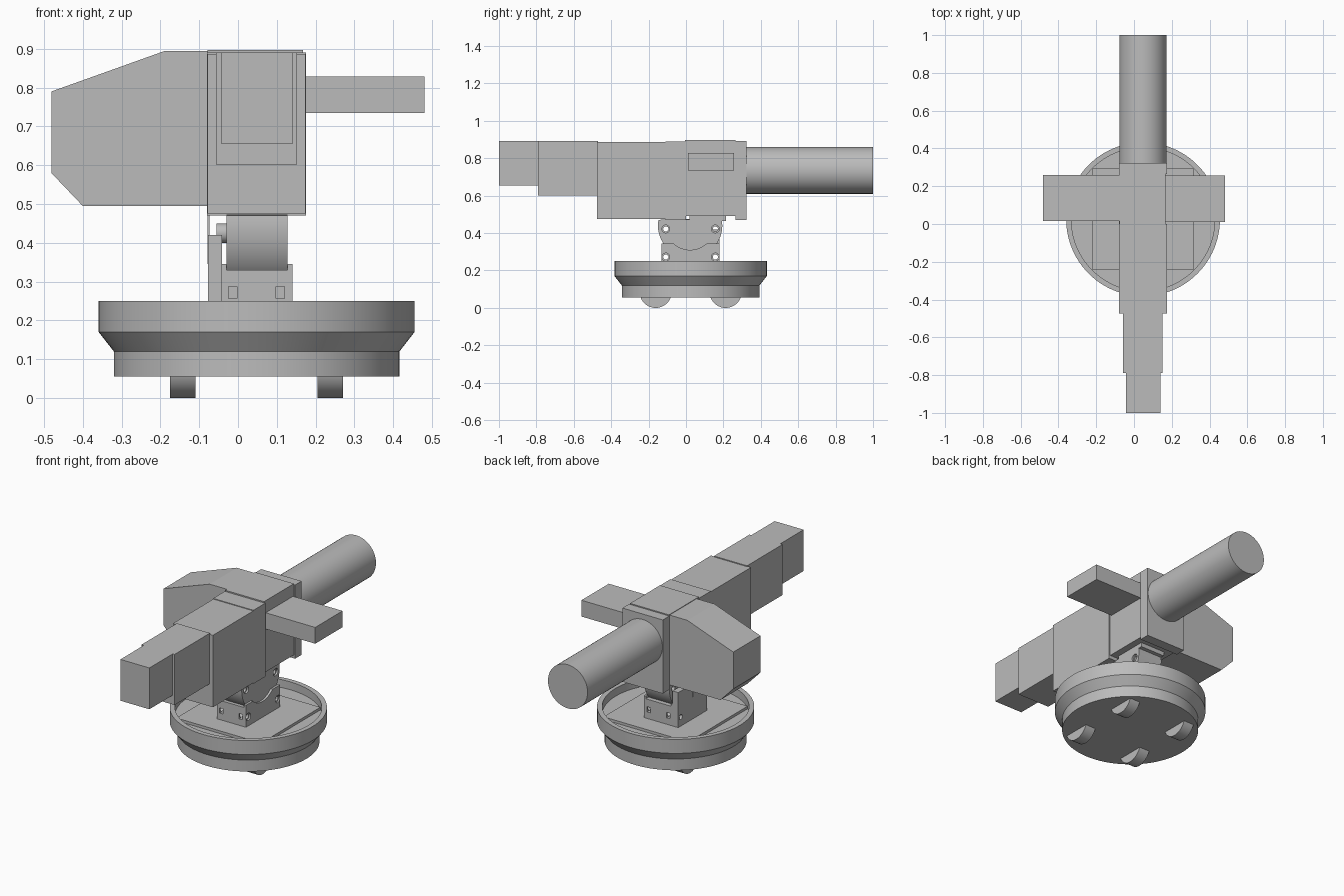
import bpy, bmesh, math
from mathutils import Matrix

cube = bpy.data.objects.get("Cube")
if cube:
    bpy.data.objects.remove(cube)

grey = bpy.data.materials.new("plain grey")
grey.use_nodes = True
grey.diffuse_color = (0.5, 0.5, 0.5, 1)
grey.node_tree.nodes["Principled BSDF"].inputs["Base Color"].default_value = (0.5, 0.5, 0.5, 1)

CX, CY = 0.048, 0.025   # turntable axis


def finish(name, bm, smooth=False):
    bmesh.ops.recalc_face_normals(bm, faces=bm.faces)
    mesh = bpy.data.meshes.new(name)
    bm.to_mesh(mesh)
    bm.free()
    mesh.materials.append(grey)
    ob = bpy.data.objects.new(name, mesh)
    bpy.context.collection.objects.link(ob)
    if smooth:
        bpy.ops.object.select_all(action='DESELECT')
        ob.select_set(True)
        bpy.context.view_layer.objects.active = ob
        bpy.ops.object.shade_smooth_by_angle(angle=math.radians(30))
    return ob


def box(name, x, y, z):
    bm = bmesh.new()
    bmesh.ops.create_cube(bm, size=1)
    for v in bm.verts:
        v.co = [lo + (c + 0.5) * (hi - lo) for c, (lo, hi) in zip(v.co, (x, y, z))]
    return finish(name, bm)


def prism(name, axis, points, lo, hi, smooth=False):
    """Extrude a profile along x (points are y, z) or y (points are x, z)."""
    bm = bmesh.new()
    place = lambda a, b: (lo, a, b) if axis == 'x' else (a, lo, b)
    face = bm.faces.new([bm.verts.new(place(a, b)) for a, b in points])
    new = bmesh.ops.extrude_face_region(bm, geom=[face])['geom']
    shift = (hi - lo, 0, 0) if axis == 'x' else (0, hi - lo, 0)
    bmesh.ops.translate(bm, vec=shift, verts=[v for v in new if isinstance(v, bmesh.types.BMVert)])
    return finish(name, bm, smooth)


def arc(a, b, r, start, end, n):
    steps = [math.radians(start + (end - start) * i / n) for i in range(n + 1)]
    return [(a + r * math.cos(t), b + r * math.sin(t)) for t in steps]


def disc(a, b, r, n=48):
    return arc(a, b, r, 0, 360, n)[:-1]


def cut(target, cutters):
    for c in cutters:
        mod = target.modifiers.new("cut", 'BOOLEAN')
        mod.operation = 'DIFFERENCE'
        mod.solver = 'EXACT'
        mod.object = c
        c.hide_render = True
        c.hide_viewport = True


# Turntable: a lathed tray with a raised rim
profile = [(0, 0.055), (0.368, 0.055), (0.368, 0.12), (0.407, 0.17),
           (0.407, 0.25), (0.38, 0.25), (0.38, 0.205), (0, 0.205)]
bm = bmesh.new()
verts = [bm.verts.new((r, 0, z)) for r, z in profile]
edges = [bm.edges.new(pair) for pair in zip(verts, verts[1:])]
bmesh.ops.spin(bm, geom=verts + edges, axis=(0, 0, 1), cent=(0, 0, 0), angle=math.tau, steps=96)
bmesh.ops.remove_doubles(bm, verts=bm.verts, dist=0.0001)
bmesh.ops.transform(bm, matrix=Matrix.Translation((CX, CY, 0)), verts=bm.verts)
finish("turntable_tray", bm, True)
box("tray_plate", (CX - 0.268, CX + 0.268), (CY - 0.268, CY + 0.268), (0.2, 0.22))

# Four wheels under the tray
for sx, side in ((-1, "right"), (1, "left")):
    for sy, end in ((-1, "front"), (1, "rear")):
        x = CX + sx * 0.19
        prism(f"wheel_{end}_{side}", 'x', disc(CY + sy * 0.187, 0.086, 0.086),
              x - 0.033, x + 0.033, True)

# Bolt holes and nut pockets
low_holes, high_holes, pockets = [], [], []
for y in (-0.108, 0.157):
    low_holes.append(prism("low_hole_cutter", 'x', disc(y, 0.272, 0.014, 20), -0.2, 0.3))
    low_holes.append(prism("low_bore_cutter", 'x', disc(y, 0.272, 0.021, 20), 0.132, 0.3))
    high_holes.append(prism("high_hole_cutter", 'x', disc(y, 0.422, 0.014, 20), -0.2, 0.3))
    high_holes.append(prism("high_bore_cutter", 'x', disc(y, 0.422, 0.021, 20), 0.118, 0.3))
for x in (-0.014, 0.109):
    for y in (-0.13, 0.18):
        pockets.append(box("pocket_cutter", (x - 0.011, x + 0.011), (y - 0.045, y + 0.045), (0.257, 0.287)))

# Cradle: two cheeks with a round dip, and a core between them
cheek = [(-0.13, 0.21), (0.18, 0.21), (0.18, 0.345)]
cheek += arc(0.022, 0.44, 0.13, -47, -133, 16) + [(-0.13, 0.345)]
for name, lo, hi in (("cradle_cheek_left", 0.128, 0.141), ("cradle_cheek_right", -0.043, -0.03)):
    cut(prism(name, 'x', cheek, lo, hi), low_holes)
cut(box("cradle_core", (-0.03, 0.128), (-0.13, 0.18), (0.21, 0.33)), low_holes + pockets)

# Tilting drum that hangs from the body
cut(prism("tilt_drum", 'x', arc(0.022, 0.44, 0.172, 170, 370, 48) + [(0.165, 0.473), (-0.12, 0.473)],
          -0.03, 0.128, True), high_holes)
box("tilt_mount", (-0.03, 0.128), (0.02, 0.215), (0.465, 0.495))

# Servo post beside the cradle
cut(box("servo_post", (-0.077, -0.041), (-0.08, 0.18), (0.21, 0.42)), low_holes)
prism("servo_hub", 'x', disc(0.022, 0.425, 0.025, 24), -0.056, -0.03, True)
box("servo_arm", (-0.079, -0.073), (-0.01, 0.05), (0.345, 0.475))

# Stepped body, front to rear
box("muzzle", (-0.043, 0.14), (-1, -0.785), (0.655, 0.891))
box("neck", (-0.057, 0.152), (-0.79, -0.47), (0.602, 0.891))
box("body_front", (-0.079, 0.174), (-0.475, -0.11), (0.475, 0.886))
box("body_joint", (-0.08, 0.175), (-0.11, 0), (0.47, 0.89))
box("body_middle", (-0.078, 0.168), (-0.005, 0.265), (0.49, 0.897))
box("body_rear_plate", (-0.08, 0.175), (0.265, 0.324), (0.47, 0.891))

# Side parts
prism("large_side_housing", 'y', [(-0.075, 0.495), (-0.075, 0.894), (-0.19, 0.894),
                                  (-0.481, 0.79), (-0.481, 0.58), (-0.4, 0.495)], 0.015, 0.26)
box("side_arm", (0.16, 0.481), (0.01, 0.257), (0.735, 0.828))

# Rear tube
prism("rear_tube", 'y', disc(0.047, 0.735, 0.125, 64), 0.32, 1, True)
